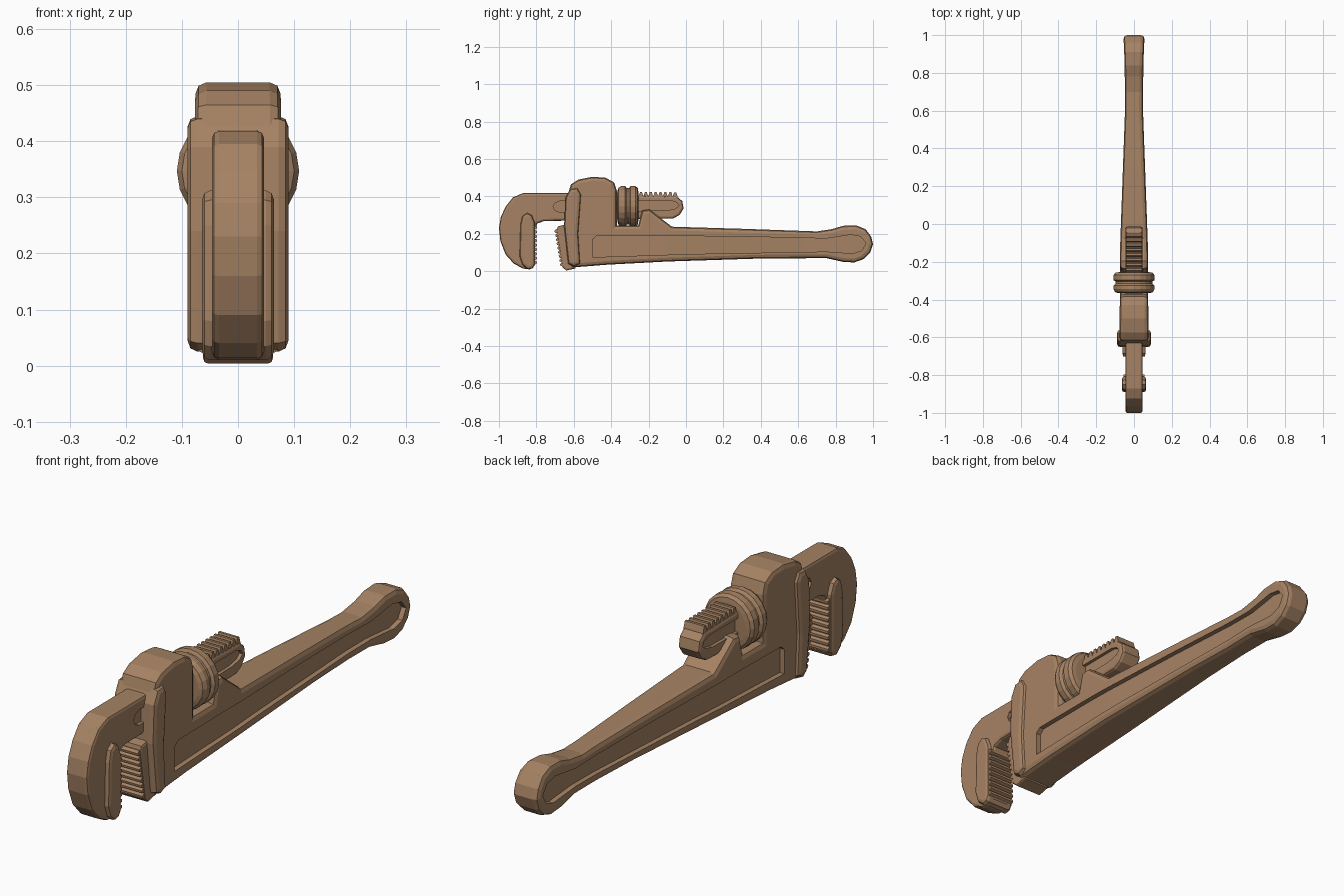
import bpy, bmesh, math
from mathutils import Vector

if "Cube" in bpy.data.objects:
    bpy.data.objects.remove(bpy.data.objects["Cube"])

mat = bpy.data.materials.new("tan_clay")
mat.diffuse_color = (0.38, 0.225, 0.126, 1)
mat.use_nodes = True
mat.node_tree.nodes["Principled BSDF"].inputs["Base Color"].default_value = mat.diffuse_color


def finish(name, bm):
    bmesh.ops.recalc_face_normals(bm, faces=bm.faces)
    me = bpy.data.meshes.new(name)
    bm.to_mesh(me)
    bm.free()
    me.materials.append(mat)
    ob = bpy.data.objects.new(name, me)
    bpy.context.collection.objects.link(ob)
    return ob


def lerp(keys, y):
    if y <= keys[0][0]:
        return keys[0][1]
    for (y0, w0), (y1, w1) in zip(keys, keys[1:]):
        if y <= y1:
            return w0 + (w1 - w0) * (y - y0) / (y1 - y0)
    return keys[-1][1]


def plate(name, pts, lo, hi, cuts=(), bevel=0, segs=2):
    """Side profile (y, z) spanning x = lo(y) .. hi(y), with rounded rims."""
    bm = bmesh.new()
    face = bm.faces.new([bm.verts.new((-1, y, z)) for y, z in pts])
    ext = bmesh.ops.extrude_face_region(bm, geom=[face])
    for v in ext["geom"]:
        if isinstance(v, bmesh.types.BMVert):
            v.co.x = 1
    for y in cuts:
        bmesh.ops.bisect_plane(bm, geom=bm.verts[:] + bm.edges[:] + bm.faces[:],
                               plane_co=(0, y, 0), plane_no=(0, 1, 0))
    bmesh.ops.recalc_face_normals(bm, faces=bm.faces)
    bm.normal_update()
    rim = [e for e in bm.edges if len(e.link_faces) == 2 and
           (abs(e.link_faces[0].normal.x) > .5) != (abs(e.link_faces[1].normal.x) > .5)]
    for v in bm.verts:
        v.co.x = hi(v.co.y) if v.co.x > 0 else lo(v.co.y)
    bm.normal_update()
    if bevel:
        bmesh.ops.bevel(bm, geom=rim, offset=bevel, segments=segs, profile=0.5,
                        affect='EDGES', clamp_overlap=True)
    return finish(name, bm)


def slab(name, pts, w, bevel=0):
    return plate(name, pts, lambda y: -w, lambda y: w, bevel=bevel)


def recess(ob, pts, width, depth, cuts=()):
    """Sink a panel into both sides of a part."""
    for s in (1, -1):
        inner = lambda y: s * (width(y) - depth)
        outer = lambda y: s * 0.3
        lo, hi = (inner, outer) if s > 0 else (outer, inner)
        cutter = plate("cutter", pts, lo, hi, cuts)
        cutter.hide_render = True
        m = ob.modifiers.new("recess", 'BOOLEAN')
        m.operation, m.solver, m.object = 'DIFFERENCE', 'EXACT', cutter
        bpy.context.view_layer.objects.active = ob
        bpy.ops.object.modifier_apply(modifier=m.name)
        bpy.data.objects.remove(cutter)


def saw(a, b, n, height):
    """Toothed line from a to b, teeth pointing to the left of travel."""
    a, b = Vector(a), Vector(b)
    d = (b - a) / n
    up = Vector((-d.y, d.x)).normalized() * height
    out = []
    for i in range(n):
        p = a + d * i
        out += [p, p + d * .3 + up, p + d * .7 + up]
    return [tuple(p) for p in out + [b]]


# Handle with housing, nut notch and rear support
W = [(-.65, .077), (-.1, .073), (.62, .047), (.86, .05), (1, .056)]
width = lambda y: lerp(W, y)
cuts = [k[0] for k in W[1:-1]]
body = plate("handle_body", [
    (-.61, .02), (-.645, .25), (-.635, .4), (-.615, .465), (-.575, .49), (-.5, .505),
    (-.43, .5), (-.385, .475), (-.37, .43), (-.37, .245), (-.255, .245), (-.235, .325),
    (-.195, .33), (-.075, .238), (.3, .227), (.7, .213), (.78, .225), (.84, .243),
    (.91, .245), (.96, .225), (.99, .185), (1, .145), (.985, .1), (.95, .065),
    (.9, .047), (.84, .05), (.75, .07), (.4, .068), (-.1, .052), (-.42, .035)],
    lambda y: -width(y), width, cuts, bevel=.02)
recess(body, [
    (-.5, .17), (-.48, .188), (-.2, .19), (.3, .185), (.75, .175), (.88, .195), (.935, .185),
    (.962, .15), (.94, .11), (.89, .095), (.75, .105), (.02, .092), (-.5, .075)],
    width, .02, cuts)

# Thick collar at the front of the housing
slab("housing_collar", [
    (-.6, .025), (-.63, .04), (-.652, .24), (-.645, .39), (-.62, .44), (-.58, .445),
    (-.56, .41), (-.575, .2), (-.565, .04)], .09, .018)

# Heel jaw with teeth facing the hook
slab("heel_jaw_block", [
    (-.59, .015), (-.64, .004), (-.66, .02), (-.692, .215), (-.685, .24),
    (-.62, .255), (-.59, .2)], .062, .008)
slab("heel_jaw_teeth", saw((-.66, .025), (-.693, .225), 9, .011)
     + [(-.64, .225), (-.62, .025)], .058)

# Hook jaw and shank
hook = slab("hook_jaw", [
    (-.29, .42), (-.87, .418), (-.925, .395), (-.965, .345), (-.99, .29), (-1, .23),
    (-.992, .16), (-.965, .09), (-.92, .04), (-.87, .014), (-.835, .01), (-.81, .03),
    (-.807, .22), (-.795, .255), (-.76, .268), (-.07, .282), (-.035, .3), (-.013, .335),
    (-.02, .375), (-.05, .4), (-.25, .405)], .046, .012)
recess(hook, [
    (-.7, .325), (-.71, .345), (-.7, .365), (-.675, .375), (-.08, .378), (-.048, .367),
    (-.038, .35), (-.055, .335), (-.1, .325), (-.675, .315)], lambda y: .046, .013)

# Wider tooth plate on the hook
slab("hook_jaw_block", [
    (-.808, .035), (-.808, .26), (-.825, .3), (-.85, .312), (-.875, .295), (-.885, .25),
    (-.89, .08), (-.875, .035), (-.845, .01), (-.82, .015)], .064, .014)
slab("hook_jaw_teeth", saw((-.81, .245), (-.81, .035), 9, .013)
     + [(-.84, .035), (-.84, .245)], .056)

# Adjusting thread along the top of the shank
slab("shank_thread", saw((-.045, .398), (-.28, .4), 9, -.024)
     + [(-.28, .38), (-.045, .38)], .042)

# Knurled adjusting nut around the shank
bm = bmesh.new()
rings = []
for y, r in [(-.366, .085), (-.36, .1), (-.345, .109), (-.325, .108), (-.316, .097),
             (-.304, .097), (-.297, .109), (-.27, .108), (-.258, .098), (-.255, .08)]:
    rings.append([bm.verts.new((r * math.cos(a), y, .347 + r * math.sin(a)))
                  for a in [2 * math.pi * i / 20 for i in range(20)]])
for p, q in zip(rings, rings[1:]):
    for i in range(20):
        j = (i + 1) % 20
        bm.faces.new((p[i], p[j], q[j], q[i]))
bm.faces.new(rings[0])
bm.faces.new(rings[-1])
finish("adjusting_nut", bm)
